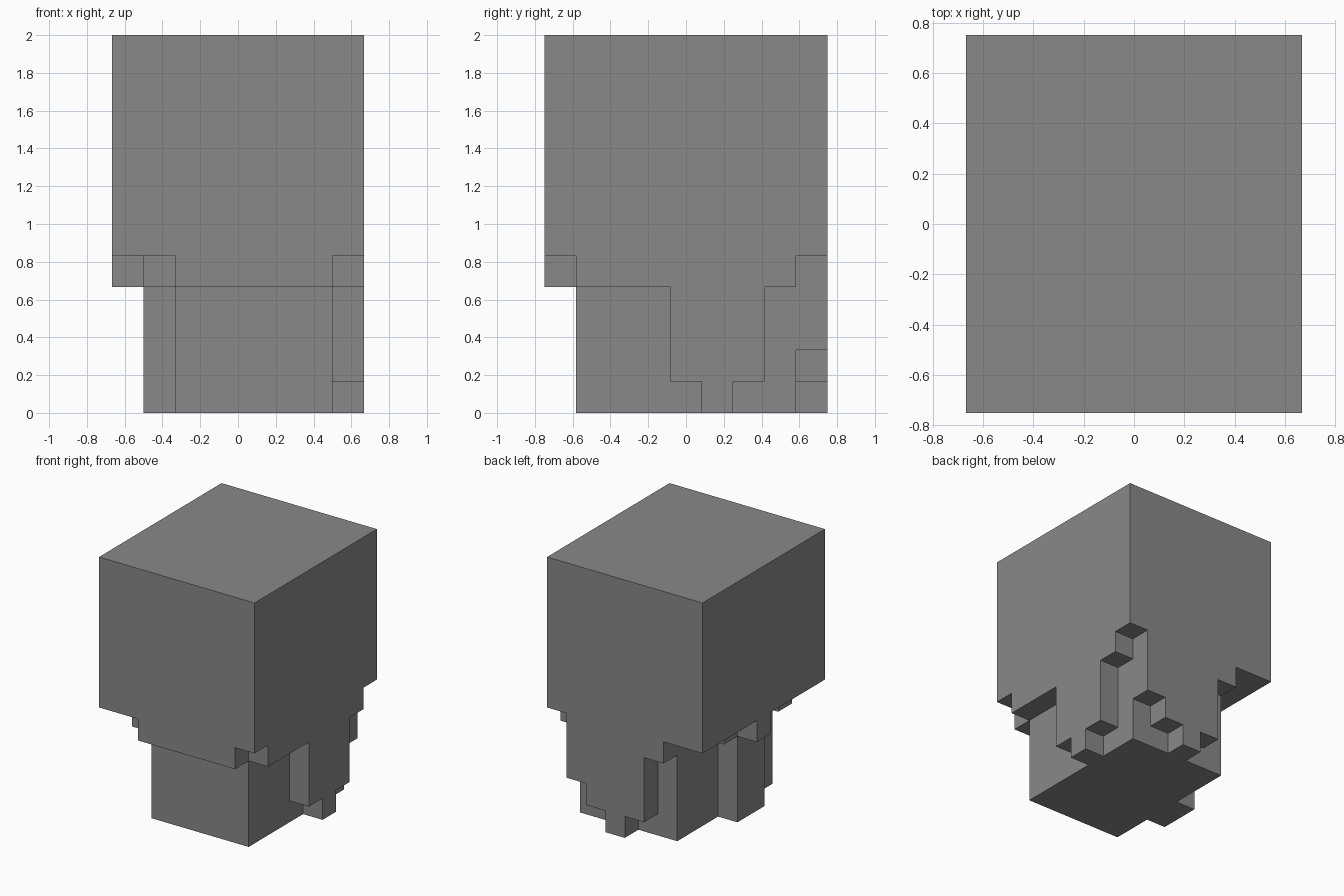
import bpy
import bmesh
from mathutils import Vector

cube = bpy.data.objects.get("Cube")
if cube:
    bpy.data.objects.remove(cube, do_unlink=True)

U = 1 / 6                    # edge of one block
NX, NY, TOP = 8, 9, 12       # size in blocks

# Underside height of every column; the plain block hangs down to level 5
low = {(i, j): 5 for i in range(NX) for j in range(NY)}


def hang(xs, ys, level):
    """Lower the underside of a rectangle of columns."""
    for i in range(*xs):
        for j in range(*ys):
            low[i, j] = level


# Central core
hang((2, 7), (1, 8), 0)

# Front fringe
hang((2, 7), (0, 1), 4)

# Back fringe, stepped to a point
for i, level in enumerate((4, 1, 0, 1, 2), start=2):
    hang((i, i + 1), (8, 9), level)

# Stepped lock on the +x side
for j, level in enumerate((4, 4, 4, 1, 0, 1, 4), start=1):
    hang((7, 8), (j, j + 1), level)

# Ridge and small tab on the -x side
hang((1, 2), (1, 2), 4)
hang((1, 2), (3, 5), 0)
hang((1, 2), (5, 6), 4)
hang((0, 1), (4, 5), 4)

# Skin the columns: only exposed faces are made
bm = bmesh.new()


def quad(*corners):
    bm.faces.new([bm.verts.new(Vector((x - NX / 2, y - NY / 2, z)) * U)
                  for x, y, z in corners])


for (i, j), base in low.items():
    a, b = i + 1, j + 1
    quad((i, j, base), (i, b, base), (a, b, base), (a, j, base))
    quad((i, j, TOP), (a, j, TOP), (a, b, TOP), (i, b, TOP))
    sides = (((i, j - 1), (i, j), (a, j)), ((a, j), (a, j), (a, b)),
             ((i, b), (a, b), (i, b)), ((i - 1, j), (i, b), (i, j)))
    for neighbour, p, q in sides:
        for k in range(base, low.get(neighbour, TOP)):
            quad((*p, k), (*q, k), (*q, k + 1), (*p, k + 1))

# Weld and merge flat regions
bmesh.ops.remove_doubles(bm, verts=bm.verts[:], dist=0.001)
bmesh.ops.dissolve_limit(bm, angle_limit=0.01, verts=bm.verts[:], edges=bm.edges[:])

mesh = bpy.data.meshes.new("stepped_block")
bm.to_mesh(mesh)
bm.free()

# Plain grey
GREY = (0.25, 0.25, 0.25, 1)
mat = bpy.data.materials.new("plain_grey")
mat.use_nodes = True
mat.diffuse_color = GREY
for node in mat.node_tree.nodes:
    if node.type == 'BSDF_PRINCIPLED':
        node.inputs["Base Color"].default_value = GREY
mesh.materials.append(mat)

block = bpy.data.objects.new("stepped_block", mesh)
bpy.context.collection.objects.link(block)
